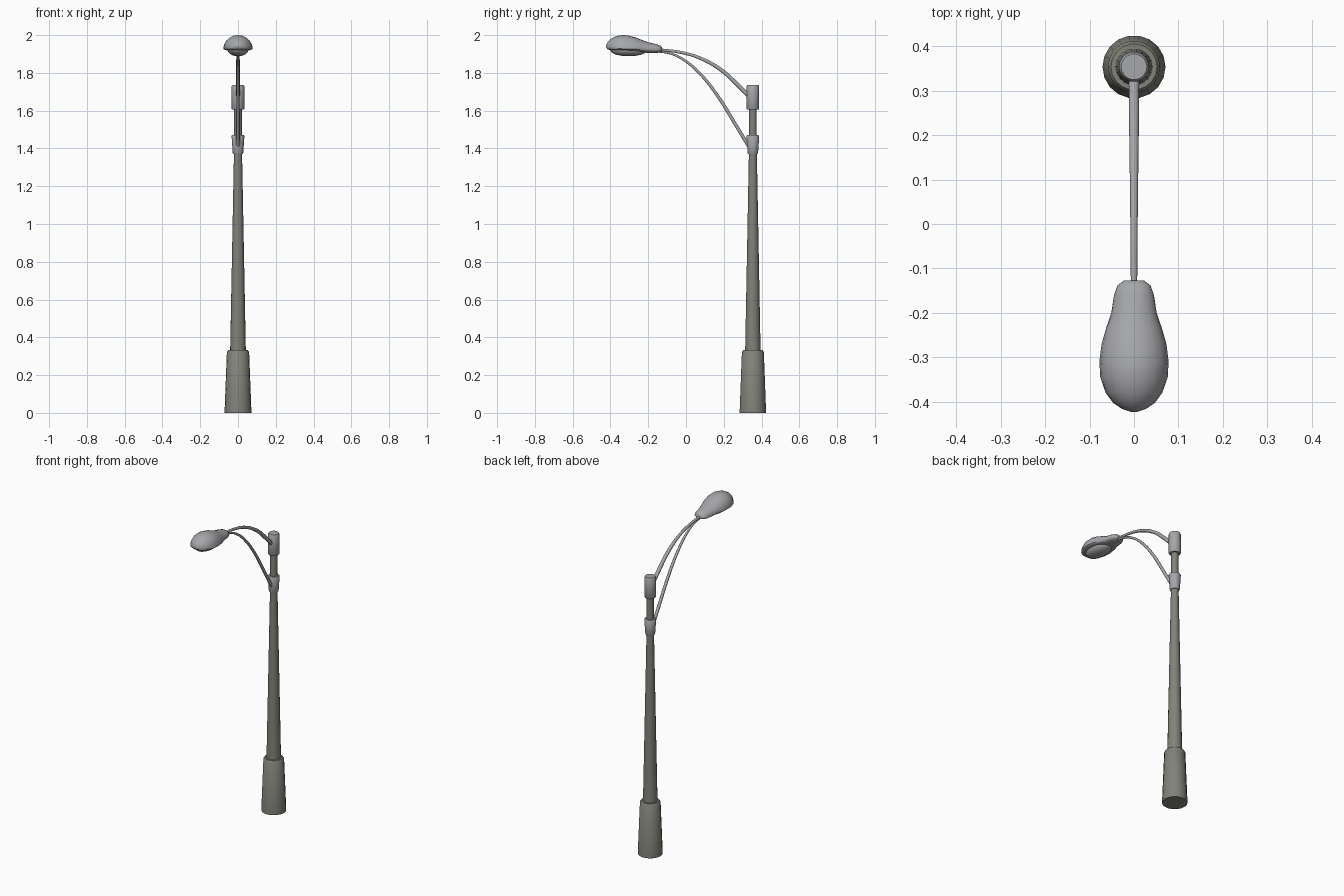
import bpy, bmesh, math

if "Cube" in bpy.data.objects:
    bpy.data.objects.remove(bpy.data.objects["Cube"])

POLE_Y = 0.354


def material(name, rgb):
    m = bpy.data.materials.new(name)
    m.diffuse_color = (*rgb, 1)
    m.use_nodes = True
    m.node_tree.nodes["Principled BSDF"].inputs["Base Color"].default_value = m.diffuse_color
    return m


POLE = material("olive grey pole", (0.225, 0.225, 0.195))
METAL = material("light grey metal", (0.38, 0.385, 0.40))


def activate(ob):
    bpy.ops.object.select_all(action='DESELECT')
    ob.select_set(True)
    bpy.context.view_layer.objects.active = ob


def loft(name, rings, mat, angle=40):
    """Skin a list of equally sized closed rings and cap both ends."""
    bm = bmesh.new()
    vr = [[bm.verts.new(p) for p in r] for r in rings]
    n = len(vr[0])
    for a, b in zip(vr, vr[1:]):
        for i in range(n):
            j = (i + 1) % n
            bm.faces.new((a[i], a[j], b[j], b[i]))
    bm.faces.new(vr[0])
    bm.faces.new(vr[-1])
    bmesh.ops.recalc_face_normals(bm, faces=bm.faces)
    me = bpy.data.meshes.new(name)
    bm.to_mesh(me)
    bm.free()
    ob = bpy.data.objects.new(name, me)
    bpy.context.collection.objects.link(ob)
    me.materials.append(mat)
    activate(ob)
    bpy.ops.object.shade_smooth_by_angle(angle=math.radians(angle))
    return ob


def turned(name, profile, mat, sides=18):
    """Round part around the pole axis from (radius, z) pairs."""
    ang = [2 * math.pi * i / sides for i in range(sides)]
    return loft(name, [[(r * math.cos(a), POLE_Y + r * math.sin(a), z) for a in ang]
                       for r, z in profile], mat)


def arm(name, pts, mat):
    """Tapered tube through (y, z, radius) points."""
    cu = bpy.data.curves.new(name, 'CURVE')
    cu.dimensions = '3D'
    cu.bevel_depth = 1.0
    cu.bevel_resolution = 3
    cu.resolution_u = 5
    cu.use_fill_caps = True
    sp = cu.splines.new('BEZIER')
    sp.bezier_points.add(len(pts) - 1)
    for bp, (y, z, r) in zip(sp.bezier_points, pts):
        bp.co = (0, y, z)
        bp.radius = r
        bp.handle_left_type = bp.handle_right_type = 'AUTO'
    cu.materials.append(mat)
    ob = bpy.data.objects.new(name, cu)
    bpy.context.collection.objects.link(ob)
    activate(ob)
    bpy.ops.object.convert(target='MESH')
    bpy.ops.object.shade_smooth_by_angle(angle=math.radians(40))


# Pole with its wide foot
turned("pole_base", [(0.071, 0), (0.071, 0.008), (0.059, 0.322), (0.052, 0.332)], POLE)
turned("pole_shaft", [(0.042, 0.30), (0.021, 1.40), (0.020, 1.66)], POLE)

# Clamp and top cap holding the arms
turned("lower_clamp", [(0.025, 1.37), (0.028, 1.375), (0.034, 1.466), (0.030, 1.472)], METAL)
turned("top_cap", [(0.030, 1.605), (0.034, 1.61), (0.034, 1.728), (0.029, 1.737)], METAL)

# Curved arms
arm("upper_arm", [(0.34, 1.67, 0.012), (0.26, 1.75, 0.0115), (0.18, 1.82, 0.0105),
                  (0.07, 1.88, 0.009), (-0.03, 1.909, 0.008), (-0.16, 1.925, 0.007)], METAL)
arm("lower_arm", [(0.345, 1.39, 0.010), (0.26, 1.53, 0.0095), (0.17, 1.675, 0.009),
                  (0.07, 1.80, 0.008), (-0.01, 1.868, 0.007), (-0.08, 1.902, 0.006),
                  (-0.16, 1.915, 0.006)], METAL)

# Lamp housing: sections of (y, half width, rim z, top z, bottom z)
sections = [(-0.127, 0.022, 1.922, 1.936, 1.912), (-0.138, 0.037, 1.922, 1.946, 1.908),
            (-0.16, 0.045, 1.922, 1.953, 1.905), (-0.20, 0.051, 1.922, 1.962, 1.905),
            (-0.235, 0.063, 1.924, 1.975, 1.911), (-0.27, 0.073, 1.926, 1.989, 1.915),
            (-0.31, 0.078, 1.927, 1.999, 1.917), (-0.345, 0.076, 1.928, 2.0, 1.918),
            (-0.38, 0.064, 1.929, 1.990, 1.919), (-0.403, 0.047, 1.931, 1.976, 1.921),
            (-0.416, 0.028, 1.934, 1.961, 1.925), (-0.423, 0.008, 1.940, 1.947, 1.936)]
rings = []
for y, w, rim, top, bot in sections:
    ring = []
    for i in range(20):
        a = 2 * math.pi * i / 20
        s = math.sin(a)
        ring.append((w * math.cos(a), y, rim + s * ((top - rim) if s > 0 else (rim - bot))))
    rings.append(ring)
loft("lamp_housing", rings, METAL, 50)

# Shallow lens bulging out underneath
lens = []
for k in range(6):
    t = math.radians(k * 17)
    lens.append([(0.054 * math.cos(t) * math.cos(a), -0.303 + 0.098 * math.cos(t) * math.sin(a),
                  1.920 - 0.032 * math.sin(t))
                 for a in (2 * math.pi * i / 20 for i in range(20))])
loft("lamp_lens", lens, METAL, 50)
